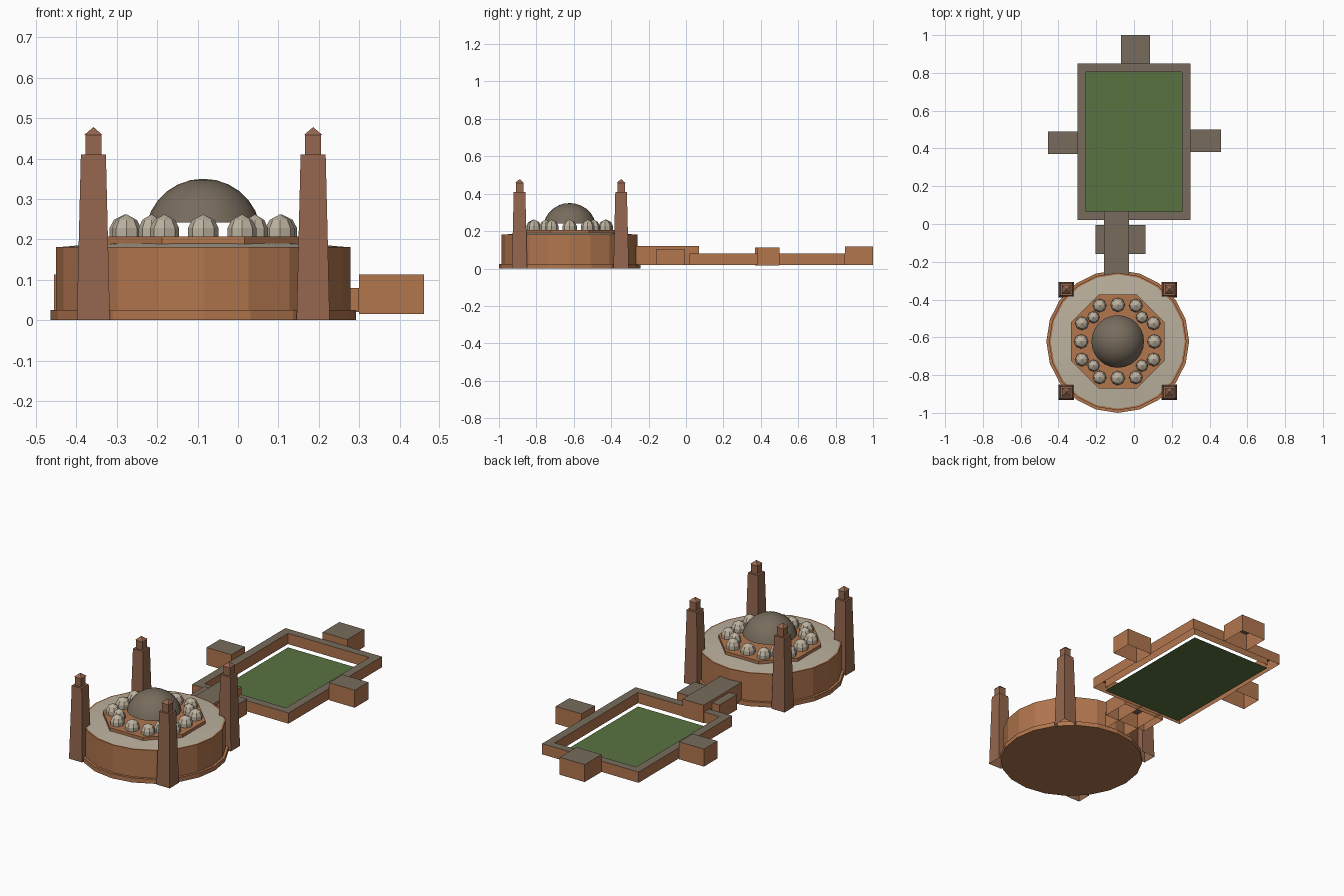
import bpy, bmesh, math
from mathutils import Vector

cube = bpy.data.objects.get("Cube")
if cube:
    bpy.data.objects.remove(cube)


def material(name, rgb):
    m = bpy.data.materials.new(name)
    m.use_nodes = True
    m.diffuse_color = (*rgb, 1)
    m.node_tree.nodes["Principled BSDF"].inputs["Base Color"].default_value = (*rgb, 1)
    return m


brick = material("orange brick", (0.44, 0.18, 0.076))
tower = material("brown stone", (0.30, 0.135, 0.077))
roofing = material("grey roof", (0.185, 0.148, 0.108))
cream = material("cream plaster", (0.50, 0.44, 0.34))
grass = material("green grass", (0.10, 0.17, 0.053))


def finish(name, bm, mats, flat_top=False):
    """Make an object; with flat_top, upward faces take the second material."""
    bmesh.ops.recalc_face_normals(bm, faces=bm.faces)
    bm.normal_update()
    for f in bm.faces:
        f.material_index = int(flat_top and f.normal.z > 0.9)
    mesh = bpy.data.meshes.new(name)
    bm.to_mesh(mesh)
    bm.free()
    for m in mats:
        mesh.materials.append(m)
    obj = bpy.data.objects.new(name, mesh)
    bpy.context.collection.objects.link(obj)
    return obj


def lathe(name, center, profile, sides, mat, turn=0.0, cap_bottom=True):
    """Stack of polygon rings from (radius, height) pairs, bottom to top."""
    bm = bmesh.new()
    rings = []
    for r, z in profile:
        angles = [turn + math.tau * i / sides for i in range(sides)]
        rings.append([bm.verts.new((center[0] + r * math.cos(a),
                                    center[1] + r * math.sin(a), z)) for a in angles])
    for low, high in zip(rings, rings[1:]):
        for i in range(sides):
            j = (i + 1) % sides
            bm.faces.new((low[i], low[j], high[j], high[i]))
    if cap_bottom:
        bm.faces.new(rings[0][::-1])
    bm.faces.new(rings[-1])
    bmesh.ops.remove_doubles(bm, verts=bm.verts, dist=0.0002)
    return finish(name, bm, [mat])


def block(name, x0, x1, y0, y1, z0, z1):
    """Box with an open underside and a grey roof."""
    bm = bmesh.new()
    bmesh.ops.create_cube(bm, size=1)
    for v in bm.verts:
        v.co = Vector((x1 if v.co.x > 0 else x0, y1 if v.co.y > 0 else y0,
                       z1 if v.co.z > 0 else z0))
    bm.normal_update()
    bmesh.ops.delete(bm, geom=[f for f in bm.faces if f.normal.z < -0.9], context="FACES_ONLY")
    return finish(name, bm, [brick, roofing], True)


# Round hall
hall = (-0.086, -0.622)
lathe("hall_plinth", hall, [(0.378, 0), (0.378, 0.025)], 20, brick)
lathe("hall_wall", hall, [(0.364, 0.025), (0.364, 0.181)], 20, brick)
lathe("hall_roof", hall, [(0.355, 0.181), (0.24, 0.191)], 20, cream)
lathe("roof_tier", hall, [(0.268, 0.189), (0.268, 0.207)], 8, brick, math.pi / 8)

# Main dome, raised clear of the tier
arc = [math.radians(13 + 77 * i / 6) for i in range(7)]
dome = lathe("main_dome", hall,
             [(0.143 * math.cos(a), 0.21 + 0.14 * math.sin(a)) for a in arc], 24, roofing)
bpy.context.view_layer.objects.active = dome
dome.select_set(True)
bpy.ops.object.shade_smooth_by_angle(angle=math.radians(40))
dome.select_set(False)

# Ring of small domes: axis, side and diagonal positions repeated each quarter turn
spots = [(0.194, 0, 0.038), (0.19, 0.096, 0.036), (0.19, -0.096, 0.036), (0.128, 0.128, 0.032)]
for q in range(4):
    c, s = round(math.cos(q * math.pi / 2)), round(math.sin(q * math.pi / 2))
    for n, (x, y, r) in enumerate(spots):
        place = (hall[0] + c * x - s * y, hall[1] + s * x + c * y)
        lathe(f"small_dome_{q}_{n}", place,
              [(r, 0.207), (r, 0.228), (r * 0.72, 0.248), (0, 0.262)], 8, cream)

# Four square towers with a lantern and pointed cap
root2 = math.sqrt(2)
steps = [(0.041, 0), (0.031, 0.41), (0.02, 0.41), (0.02, 0.458), (0.023, 0.458), (0, 0.478)]
for side, x in (("right", -0.358), ("left", 0.186)):
    for end, y in (("front", -0.89), ("back", -0.347)):
        lathe(f"{end}_{side}_tower", (x, y), [(r * root2, z) for r, z in steps],
              4, tower, math.pi / 4, cap_bottom=False)

# Courtyard: hollow frame wall, open below
bm = bmesh.new()
outer = [(-0.30, 0.02), (0.30, 0.02), (0.30, 0.85), (-0.30, 0.85)]
inner = [(-0.253, 0.065), (0.253, 0.065), (0.253, 0.805), (-0.253, 0.805)]
loops = [[bm.verts.new((x, y, z)) for x, y in path]
         for path, z in ((outer, 0.02), (outer, 0.08), (inner, 0.08), (inner, 0.02))]
for a, b in zip(loops, loops[1:]):
    for i in range(4):
        j = (i + 1) % 4
        bm.faces.new((a[i], a[j], b[j], b[i]))
finish("courtyard_wall", bm, [brick, roofing], True)

# Lawn lying on the ground inside the frame
bm = bmesh.new()
bm.faces.new([bm.verts.new((x, y, 0.001)) for x, y in inner])
finish("courtyard_lawn", bm, [grass])

# Gatehouses and the passage to the hall
block("back_gate", -0.07, 0.085, 0.85, 1.0, 0.02, 0.118)
block("right_gate", -0.455, -0.30, 0.37, 0.49, 0.015, 0.113)
block("left_gate", 0.30, 0.46, 0.38, 0.50, 0.015, 0.113)
block("passage", -0.158, -0.027, -0.275, 0.07, 0.02, 0.12)
block("passage_cross_wing", -0.205, 0.06, -0.16, -0.005, 0.02, 0.105)
